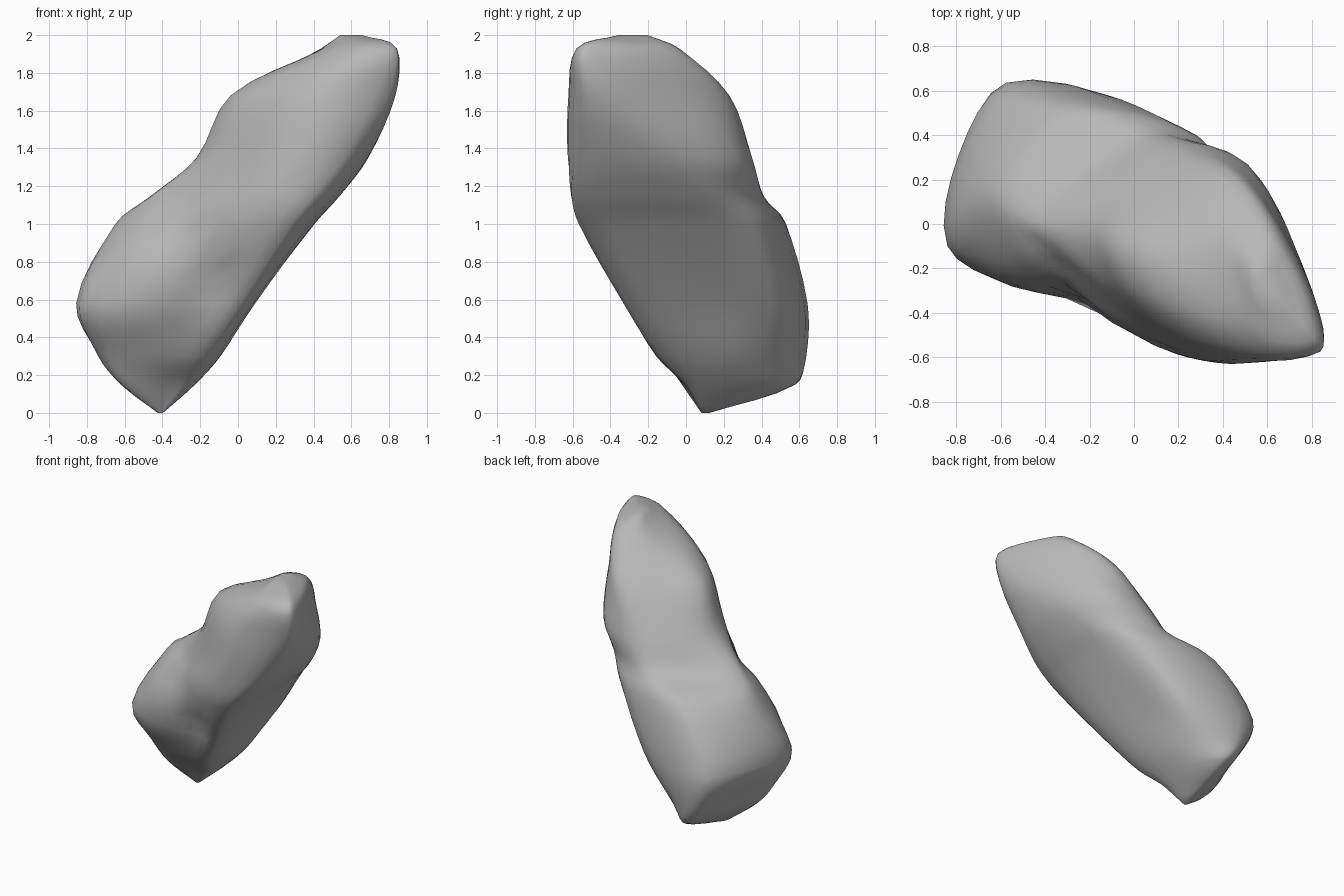
import bpy
import bmesh
import math
from mathutils import Vector

default_cube = bpy.data.objects.get("Cube")
if default_cube:
    bpy.data.objects.remove(default_cube, do_unlink=True)

# Horizontal cross-sections of the boulder: height, then eight corners
# running left, front, right, back (counter-clockwise from above)
SECTIONS = [
    (.15, [(-.62, .02), (-.5, -.02), (-.36, -.01), (-.25, .01),
           (-.23, .22), (-.28, .45), (-.4, .58), (-.54, .32)]),
    (.3, [(-.74, 0), (-.6, -.1), (-.32, -.15), (-.14, -.13),
          (-.1, .26), (-.22, .53), (-.5, .63), (-.64, .32)]),
    (.58, [(-.84, -.1), (-.56, -.27), (-.18, -.3), (.05, -.31),
           (.08, .2), (0, .52), (-.57, .63), (-.79, .31)]),
    (1.0, [(-.65, .1), (-.48, -.19), (.04, -.51), (.33, -.54),
           (.4, .1), (.28, .4), (-.27, .53), (-.51, .36)]),
    (1.15, [(-.46, .02), (-.34, -.15), (.1, -.55), (.46, -.57),
            (.53, .08), (.38, .31), (.06, .41), (-.2, .25)]),
    (1.35, [(-.22, -.02), (-.12, -.29), (.29, -.61), (.62, -.55),
            (.68, -.08), (.51, .27), (.22, .35), (-.03, .22)]),
    (1.68, [(-.04, -.11), (.06, -.36), (.43, -.61), (.8, -.56),
            (.82, -.36), (.63, .05), (.43, .23), (.17, .07)]),
    (1.93, [(.45, -.3), (.51, -.47), (.66, -.57), (.83, -.56),
            (.83, -.46), (.74, -.22), (.61, -.04), (.46, -.1)]),
]
FOOT = Vector((-.41, .09, 0))
PEAK = Vector((.58, -.27, 2))

# Weathered swells and hollows: centre, radius, height along the surface normal
STROKES = [
    ((-.57, -.24, .82), .25, .03),
    ((-.15, -.34, .72), .22, -.045),
    ((-.28, -.28, .98), .22, -.06),
]


def spline(before, start, end, after, t):
    """Smooth curve through start and end, eased by the neighbour distances."""
    chord = (end - start).length
    leave = (end - before) * (chord / (chord + (start - before).length))
    arrive = (after - start) * (chord / (chord + (after - end).length))
    s = t * t * (3 - 2 * t)
    return (start.lerp(end, s) + leave * (t * (1 - t) ** 2)
            - arrive * (t * t * (1 - t)))


def round_ring(ring, steps):
    """Add smooth intermediate points around a closed ring."""
    n = len(ring)
    return [spline(ring[i - 1], ring[i], ring[(i + 1) % n], ring[(i + 2) % n], k / steps)
            for i in range(n) for k in range(steps)]


def shrink_ring(ring, target, amount):
    """Pull a ring towards a tip and flatten it at the tip's height."""
    result = [p.lerp(target, amount) for p in ring]
    for p in result:
        p.z = target.z
    return result


def continue_rings(ring, inner):
    """Carry a stack straight on past its end ring."""
    return [p * 2 - q for p, q in zip(ring, inner)]


def stack_rings(rings, steps):
    """Add smooth intermediate rings between the sections."""
    padded = [continue_rings(rings[0], rings[1]), *rings,
              continue_rings(rings[-1], rings[-2])]
    result = []
    for group in zip(padded, padded[1:], padded[2:], padded[3:]):
        for k in range(steps):
            result.append([spline(*points, k / steps) for points in zip(*group)])
    return result + [rings[-1]]


def sculpt(bm, centre, radius, height):
    """Raise or sink the surface softly around a point."""
    bm.normal_update()
    for v in bm.verts:
        reach = (v.co - Vector(centre)).length / radius
        if reach < 1:
            v.co += v.normal * height * (1 - reach * reach) ** 2


# Stone material
stone = bpy.data.materials.new("grey_stone")
stone.use_nodes = True
colour = (.48, .48, .48, 1)
stone.diffuse_color = colour
for node in stone.node_tree.nodes:
    if node.type == 'BSDF_PRINCIPLED':
        node.inputs["Base Color"].default_value = colour
        node.inputs["Roughness"].default_value = .9

# Sections with a narrow foot and a blunt peak
rings = [[Vector((x, y, z)) for x, y in corners] for z, corners in SECTIONS]
rings.insert(0, shrink_ring(rings[0], FOOT, .93))
rings.append(shrink_ring(rings[-1], PEAK, .72))
rings = stack_rings([round_ring(ring, 4) for ring in rings], 4)

# Skin the boulder
bm = bmesh.new()
loops = [[bm.verts.new(p) for p in ring] for ring in rings]
for lower, upper in zip(loops, loops[1:]):
    for i in range(len(lower)):
        j = (i + 1) % len(lower)
        bm.faces.new((lower[i], lower[j], upper[j], upper[i]))
bm.faces.new(list(reversed(loops[0])))
bm.faces.new(loops[-1])
bmesh.ops.recalc_face_normals(bm, faces=bm.faces[:])
for stroke in STROKES:
    sculpt(bm, *stroke)
mesh = bpy.data.meshes.new("boulder")
bm.to_mesh(mesh)
bm.free()
mesh.materials.append(stone)

boulder = bpy.data.objects.new("boulder", mesh)
bpy.context.collection.objects.link(boulder)
bpy.ops.object.select_all(action='DESELECT')
boulder.select_set(True)
bpy.context.view_layer.objects.active = boulder
bpy.ops.object.shade_smooth_by_angle(angle=math.radians(50))
